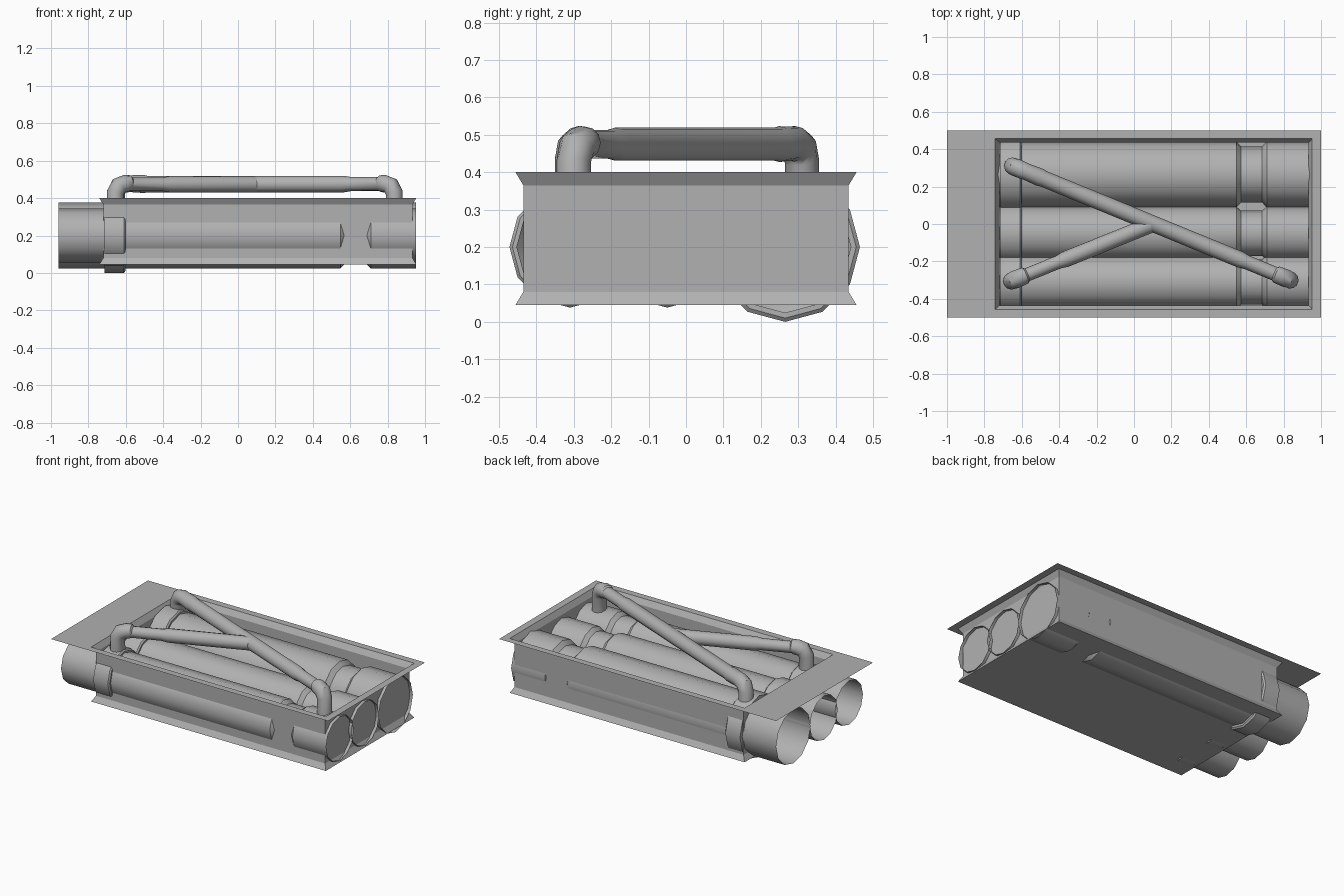
import bpy, bmesh, math
from mathutils import Vector

if "Cube" in bpy.data.objects:
    bpy.data.objects.remove(bpy.data.objects["Cube"])

# Dark grey metal
metal = bpy.data.materials.new("grey_metal")
metal.diffuse_color = (0.44, 0.44, 0.44, 1)
metal.use_nodes = True
metal.node_tree.nodes["Principled BSDF"].inputs["Base Color"].default_value = metal.diffuse_color


def finish(name, bm, smooth=True):
    bmesh.ops.recalc_face_normals(bm, faces=bm.faces)
    me = bpy.data.meshes.new(name)
    bm.to_mesh(me)
    bm.free()
    me.materials.append(metal)
    ob = bpy.data.objects.new(name, me)
    bpy.context.collection.objects.link(ob)
    if smooth:
        bpy.context.view_layer.objects.active = ob
        ob.select_set(True)
        bpy.ops.object.shade_smooth_by_angle(angle=math.radians(35))
        ob.select_set(False)
    return ob


def bridge(bm, rings):
    for a, b in zip(rings, rings[1:]):
        n = len(a)
        for i in range(n):
            bm.faces.new((a[i], a[(i + 1) % n], b[(i + 1) % n], b[i]))


def tube(name, path, sides=12):
    """Open tube swept along (x, y, z, radius) stations."""
    bm = bmesh.new()
    pts = [Vector(p[:3]) for p in path]
    rings, ref = [], None
    for i, p in enumerate(pts):
        ds = []
        if i > 0:
            ds.append((p - pts[i - 1]).normalized())
        if i < len(pts) - 1:
            ds.append((pts[i + 1] - p).normalized())
        t = sum(ds, Vector()).normalized()
        if ref is None:
            ref = Vector((0, 0, 1)) if abs(t.z) < 0.9 else Vector((1, 0, 0))
        u = (ref - t * ref.dot(t)).normalized()
        ref = u
        v = t.cross(u)
        r = path[i][3]
        rings.append([bm.verts.new(p + r * (u * math.cos(a) + v * math.sin(a)))
                      for a in (2 * math.pi * k / sides for k in range(sides))])
    bridge(bm, rings)
    return finish(name, bm)


# Floor plate with a sunken tray, as stacked rectangles
bm = bmesh.new()
rects = [(-1, 1, 0.5, 0.4), (-0.742, 0.953, 0.456, 0.4), (-0.72, 0.933, 0.435, 0.365),
         (-0.72, 0.933, 0.435, 0.08), (-0.742, 0.953, 0.456, 0.045)]
loops = [[bm.verts.new(c) for c in ((x0, -y, z), (x1, -y, z), (x1, y, z), (x0, y, z))]
         for x0, x1, y, z in rects]
bridge(bm, loops)
bm.faces.new(loops[-1])
finish("floor_tray", bm, smooth=False)

# Three large pipes with a collar at the left and a neck at the right
profile = [(-0.96, 0.177), (-0.715, 0.177), (-0.715, 0.2), (-0.61, 0.2), (-0.602, 0.19),
           (-0.602, 0.177), (0.547, 0.177), (0.572, 0.15), (0.685, 0.15),
           (0.71, 0.177), (0.953, 0.177)]
for name, y, s in (("back_pipe", 0.265, 1), ("middle_pipe", -0.05, 0.81), ("front_pipe", -0.31, 0.81)):
    # straight lathe around the x axis
    bm = bmesh.new()
    rings = [[bm.verts.new((x, y + r * s * math.sin(k * math.pi / 6), 0.2 + r * s * math.cos(k * math.pi / 6)))
              for k in range(12)] for x, r in profile]
    bridge(bm, rings)
    finish(name, bm)


def elbow(x, y, dx, dy):
    """Vertical leg bending towards the unit direction dx, dy."""
    return [(x + dx * d, y + dy * d, z, r) for d, z, r in
            ((0, 0.28, 0.046), (0, 0.43, 0.046), (0.02, 0.466, 0.048),
             (0.055, 0.477, 0.047), (0.08, 0.477, 0.045))]


# Long diagonal pipe with an elbow at each end
a, b = Vector((-0.65, 0.31)), Vector((0.835, -0.3))
d = (b - a).normalized()
L = (b - a).length


def along(t, r, z=0.475):
    p = a + d * t
    return (p.x, p.y, z, r)


tube("diagonal_pipe", elbow(a.x, a.y, d.x, d.y)
     + [along(0.16, 0.048), along(0.18, 0.044), along(L - 0.29, 0.044), along(L - 0.25, 0.038), along(L - 0.09, 0.038)]
     + elbow(b.x, b.y, -d.x, -d.y)[::-1])

# Branch pipe joining the diagonal
c, e = Vector((-0.655, -0.305)), Vector((0.1, 0.0))
f = (e - c).normalized()
stations = [(0.09, 0.036), (0.27, 0.036), (0.31, 0.043), (0.81, 0.043)]
tube("branch_pipe", elbow(c.x, c.y, f.x, f.y)
     + [(c.x + f.x * t, c.y + f.y * t, 0.474, r) for t, r in stations])
